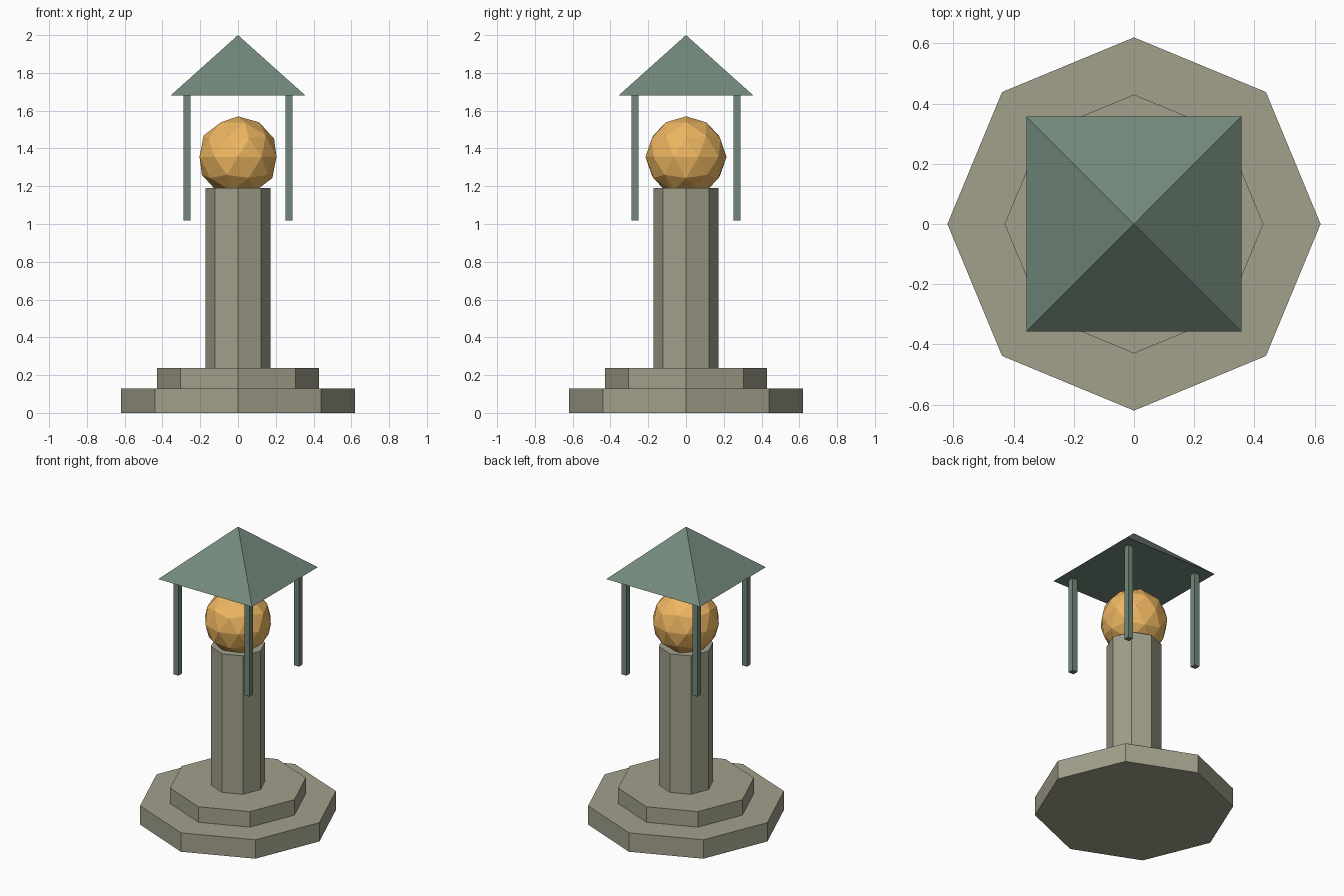
import bpy
import math

if "Cube" in bpy.data.objects:
    bpy.data.objects.remove(bpy.data.objects["Cube"])


def material(name, rgb):
    mat = bpy.data.materials.new(name)
    mat.diffuse_color = (*rgb, 1)
    mat.use_nodes = True
    mat.node_tree.nodes["Principled BSDF"].inputs["Base Color"].default_value = mat.diffuse_color
    return mat


stone = material("stone", (0.36, 0.35, 0.26))
metal = material("green_metal", (0.17, 0.25, 0.20))
amber = material("amber_glass", (0.85, 0.47, 0.12))


def finish(name, mat):
    obj = bpy.context.object
    obj.name = obj.data.name = name
    obj.data.materials.append(mat)
    return obj


def prism(name, sides, r_bottom, r_top, z0, z1, mat, turn=0.0):
    bpy.ops.mesh.primitive_cone_add(vertices=sides, radius1=r_bottom, radius2=r_top,
                                    depth=z1 - z0, location=(0, 0, (z0 + z1) / 2),
                                    rotation=(0, 0, turn))
    return finish(name, mat)


# Octagonal steps and column, corners on the axes
prism("lower_step", 8, 0.62, 0.62, 0, 0.13, stone)
prism("upper_step", 8, 0.43, 0.43, 0.13, 0.237, stone)
prism("column", 8, 0.172, 0.172, 0.237, 1.19, stone)

# Faceted globe resting in the column top
bpy.ops.mesh.primitive_ico_sphere_add(subdivisions=2, radius=0.214, location=(0, 0, 1.356))
finish("lamp_globe", amber)

# Four square posts hanging from the roof corners
for side_y, y in (("front", -0.27), ("back", 0.27)):
    for side_x, x in (("left", -0.27), ("right", 0.27)):
        bpy.ops.mesh.primitive_cube_add(size=1, location=(x, y, 1.349),
                                        scale=(0.038, 0.038, 0.662))
        finish(f"{side_y}_{side_x}_post", metal)

# Pyramid roof
prism("roof", 4, 0.357 * math.sqrt(2), 0, 1.68, 2.0, metal, math.radians(45))
